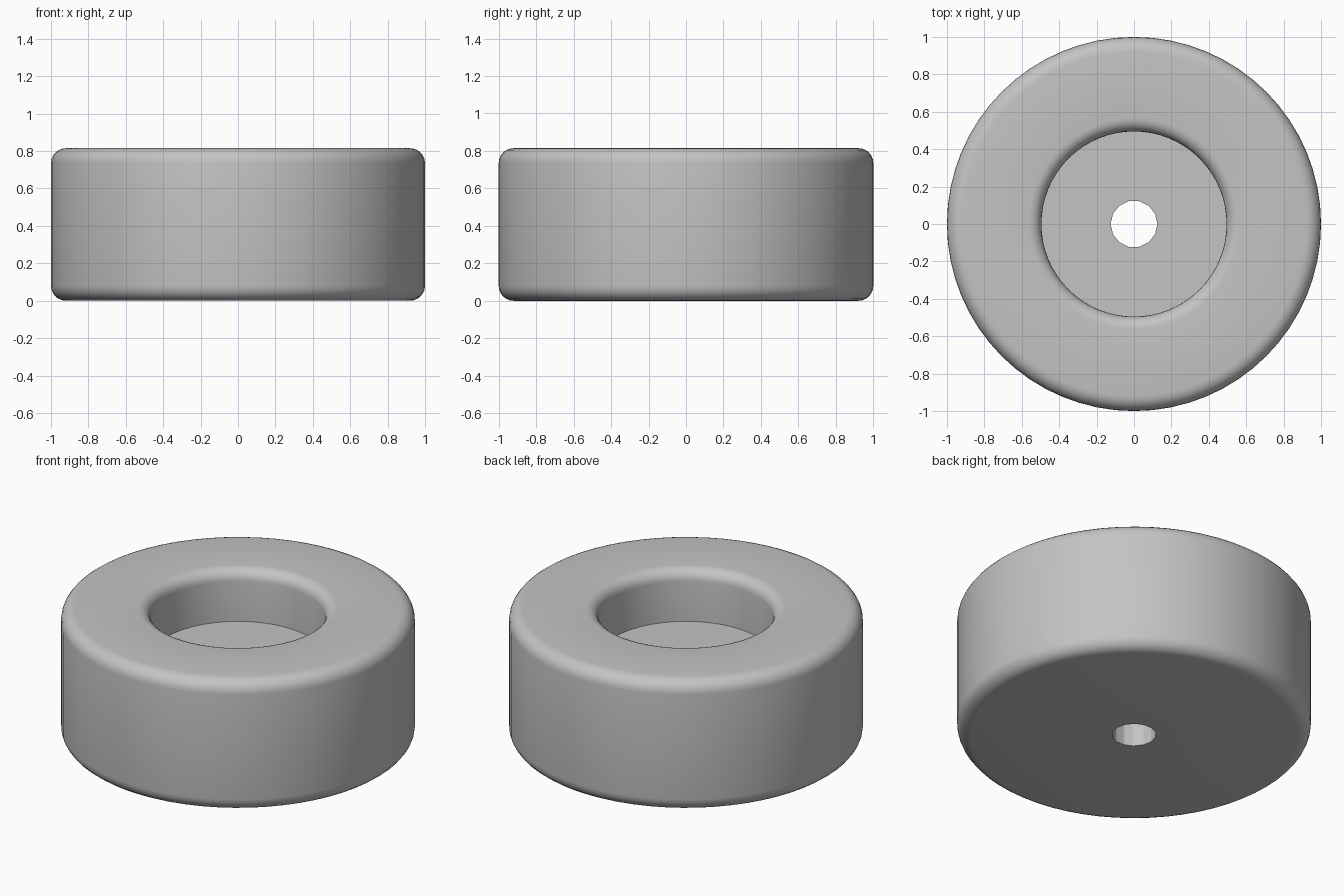
import bpy
import bmesh
from math import sin, cos, pi, radians
from mathutils import Matrix

cube = bpy.data.objects.get("Cube")
if cube:
    bpy.data.objects.remove(cube, do_unlink=True)

HEIGHT, RADIUS, FILLET = 0.815, 1.0, 0.08
RECESS_RADIUS, RECESS_FILLET, FLOOR = 0.495, 0.07, 0.495
HOLE_RADIUS = 0.125
SIDES, HOLE_SIDES, STEPS = 64, 14, 6


def arc(cx, cz, r, start):
    """Quarter turn of profile points, counter-clockwise from the start angle."""
    angles = [radians(start + 90 * i / STEPS) for i in range(STEPS + 1)]
    return [(cx + r * cos(a), cz + r * sin(a)) for a in angles]


def make_object(name, bm):
    mesh = bpy.data.meshes.new(name)
    bmesh.ops.recalc_face_normals(bm, faces=bm.faces)
    bm.to_mesh(mesh)
    bm.free()
    obj = bpy.data.objects.new(name, mesh)
    bpy.context.collection.objects.link(obj)
    return obj


# Rubber grey material
grey = bpy.data.materials.new("mid grey")
grey.use_nodes = True
colour = (0.55, 0.55, 0.55, 1)
grey.diffuse_color = colour
grey.node_tree.nodes["Principled BSDF"].inputs["Base Color"].default_value = colour

# Round body with a recess, lathed from its half section
inner = RECESS_RADIUS + RECESS_FILLET
profile = [(0, 0)]
profile += arc(RADIUS - FILLET, FILLET, FILLET, -90)
profile += arc(RADIUS - FILLET, HEIGHT - FILLET, FILLET, 0)
profile += arc(inner, HEIGHT - RECESS_FILLET, RECESS_FILLET, 90)
profile += [(RECESS_RADIUS, FLOOR), (0, FLOOR)]

bm = bmesh.new()
verts = [bm.verts.new((x, 0, z)) for x, z in profile]
edges = [bm.edges.new(pair) for pair in zip(verts, verts[1:])]
bmesh.ops.spin(bm, geom=verts + edges, cent=(0, 0, 0), axis=(0, 0, 1),
               angle=2 * pi, steps=SIDES, use_merge=True)
bmesh.ops.remove_doubles(bm, verts=bm.verts, dist=0.0001)
body = make_object("round_foot", bm)
body.data.materials.append(grey)

# Screw hole through the floor of the recess
bm = bmesh.new()
bmesh.ops.create_cone(bm, cap_ends=True, segments=HOLE_SIDES,
                      radius1=HOLE_RADIUS, radius2=HOLE_RADIUS, depth=2,
                      matrix=Matrix.Rotation(pi / 2, 4, "Z"))
cutter = make_object("hole_cutter", bm)
cutter.data.materials.append(grey)
cutter.hide_render = True

cut = body.modifiers.new("screw_hole", "BOOLEAN")
cut.operation = "DIFFERENCE"
cut.solver = "EXACT"
cut.object = cutter

bpy.ops.object.select_all(action="DESELECT")
bpy.context.view_layer.objects.active = body
body.select_set(True)
bpy.ops.object.modifier_apply(modifier=cut.name)
bpy.data.objects.remove(cutter, do_unlink=True)
bpy.ops.object.shade_smooth_by_angle(angle=radians(35))
